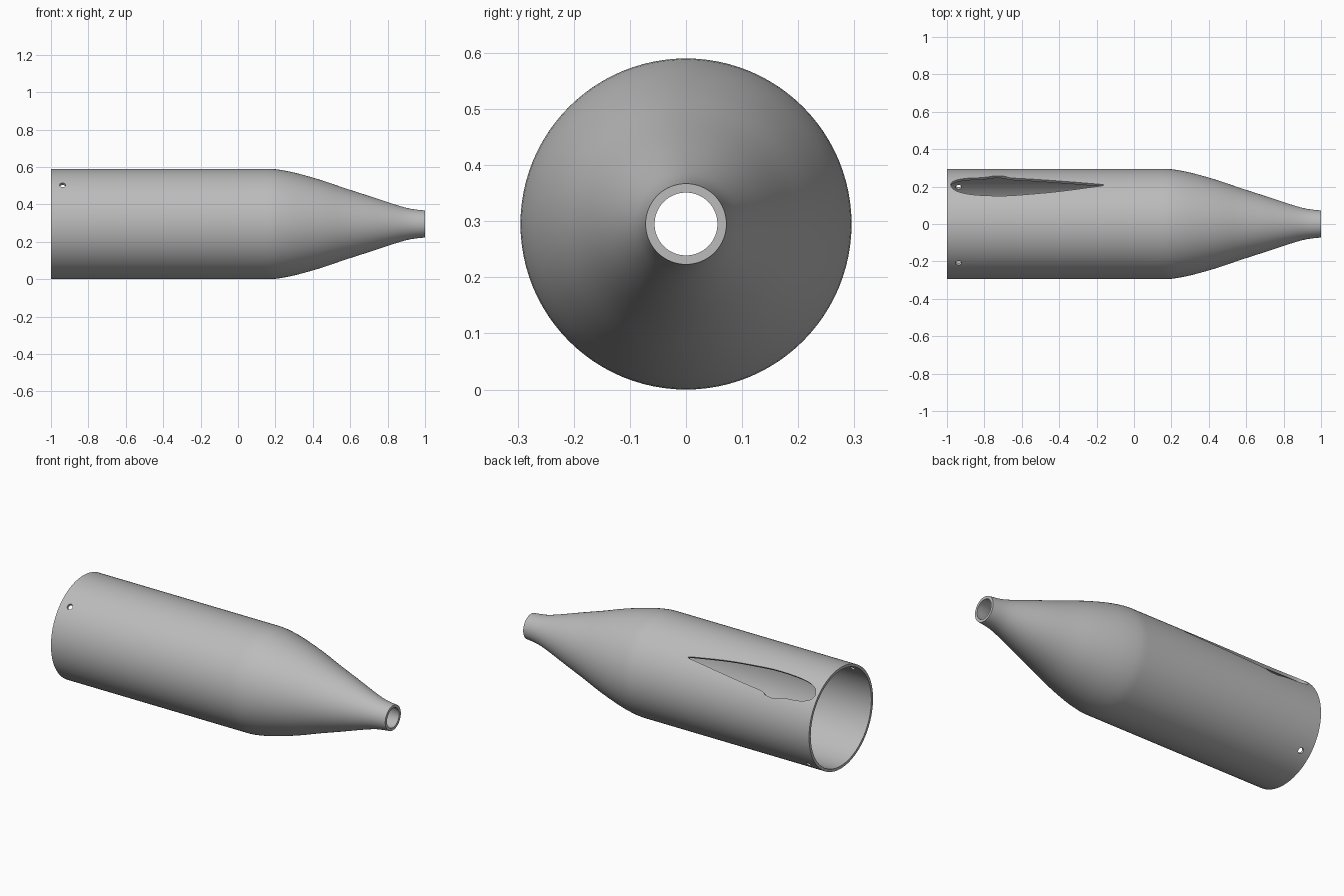
import bpy, bmesh, math
from mathutils import Vector, Matrix

old = bpy.data.objects.get("Cube")
if old:
    bpy.data.objects.remove(old, do_unlink=True)

R, WALL, SEGMENTS = 0.295, 0.016, 96
AXIS = Vector((0, 0, R))
OUT = Vector((0, 1, 1)).normalized()       # direction the slot faces
SIDE = Vector((0, -1, 1)).normalized()     # tangent across the slot, also the drill axis

grey = bpy.data.materials.new("light grey")
grey.use_nodes = True
grey.diffuse_color = (0.5, 0.5, 0.5, 1)
grey.node_tree.nodes["Principled BSDF"].inputs["Base Color"].default_value = (0.5, 0.5, 0.5, 1)


def make_object(name, bm):
    bmesh.ops.recalc_face_normals(bm, faces=bm.faces)
    mesh = bpy.data.meshes.new(name)
    bm.to_mesh(mesh)
    bm.free()
    mesh.materials.append(grey)
    obj = bpy.data.objects.new(name, mesh)
    bpy.context.collection.objects.link(obj)
    return obj


def smooth_path(points, steps, closed=False):
    """Catmull-Rom curve through 2D points."""
    n = len(points)
    pick = (lambda i: points[i % n]) if closed else (lambda i: points[max(0, min(n - 1, i))])
    path = []
    for i in range(n if closed else n - 1):
        a, b, c, d = (Vector(pick(i + k)) for k in (-1, 0, 1, 2))
        for s in range(steps):
            t = s / steps
            path.append(b + (c - a) * t / 2 + (a * 2 - b * 5 + c * 4 - d) * t * t / 2
                        + (b * 3 - a - c * 3 + d) * t ** 3 / 2)
    if not closed:
        path.append(Vector(points[-1]))
    return path


# Hollow shell: outer profile (x, radius), then back along the inside
taper = [(0.14, R), (0.2, 0.293), (0.3, 0.275), (0.44, 0.236), (0.57, 0.192),
         (0.71, 0.147), (0.84, 0.104), (0.92, 0.082), (1.0, 0.072)]
outer = [Vector((-1 + 0.19 * i, R)) for i in range(6)] + smooth_path(taper, 3)
loop = outer + [Vector((p.x, p.y - WALL)) for p in reversed(outer)]
bm = bmesh.new()
rings = []
for x, r in loop:
    rings.append([bm.verts.new((x, r * math.cos(a), R + r * math.sin(a)))
                  for a in (2 * math.pi * k / SEGMENTS for k in range(SEGMENTS))])
for i, ring in enumerate(rings):
    after = rings[(i + 1) % len(rings)]
    for k in range(SEGMENTS):
        j = (k + 1) % SEGMENTS
        bm.faces.new((ring[k], ring[j], after[j], after[k]))
shell = make_object("bottle_shell", bm)

# Teardrop slot cutter with a small bulge on its lower edge
teardrop = [(-0.98, 0.0), (-0.95, 0.042), (-0.86, 0.066), (-0.7, 0.073), (-0.55, 0.062),
            (-0.4, 0.045), (-0.25, 0.02), (-0.16, 0.0), (-0.25, -0.014), (-0.4, -0.032),
            (-0.55, -0.049), (-0.66, -0.06), (-0.69, -0.075), (-0.74, -0.08), (-0.78, -0.07),
            (-0.82, -0.062), (-0.9, -0.055), (-0.96, -0.034)]
bm = bmesh.new()
base = [bm.verts.new(AXIS + OUT * 0.12 + SIDE * p.y + Vector((p.x, 0, 0)))
        for p in smooth_path(teardrop, 4, closed=True)]
face = bm.faces.new(base)
top = bmesh.ops.extrude_face_region(bm, geom=[face])
bmesh.ops.translate(bm, vec=OUT * 0.3, verts=[v for v in top["geom"] if isinstance(v, bmesh.types.BMVert)])
slot = make_object("slot_cutter", bm)

# Drill passing through both walls near the open end
bm = bmesh.new()
place = Matrix.Translation(AXIS + Vector((-0.938, 0, 0))) @ SIDE.to_track_quat("Z", "Y").to_matrix().to_4x4()
bmesh.ops.create_cone(bm, cap_ends=True, segments=24, radius1=0.016, radius2=0.016, depth=0.8, matrix=place)
drill = make_object("pin_hole_cutter", bm)

# Cut the openings, then drop the cutters
bpy.ops.object.select_all(action="DESELECT")
bpy.context.view_layer.objects.active = shell
shell.select_set(True)
for cutter in (slot, drill):
    cutter.hide_render = True
    mod = shell.modifiers.new(cutter.name, "BOOLEAN")
    mod.operation, mod.solver, mod.object = "DIFFERENCE", "EXACT", cutter
    bpy.ops.object.modifier_apply(modifier=mod.name)
    bpy.data.objects.remove(cutter, do_unlink=True)
bpy.ops.object.shade_smooth_by_angle(angle=math.radians(35))
